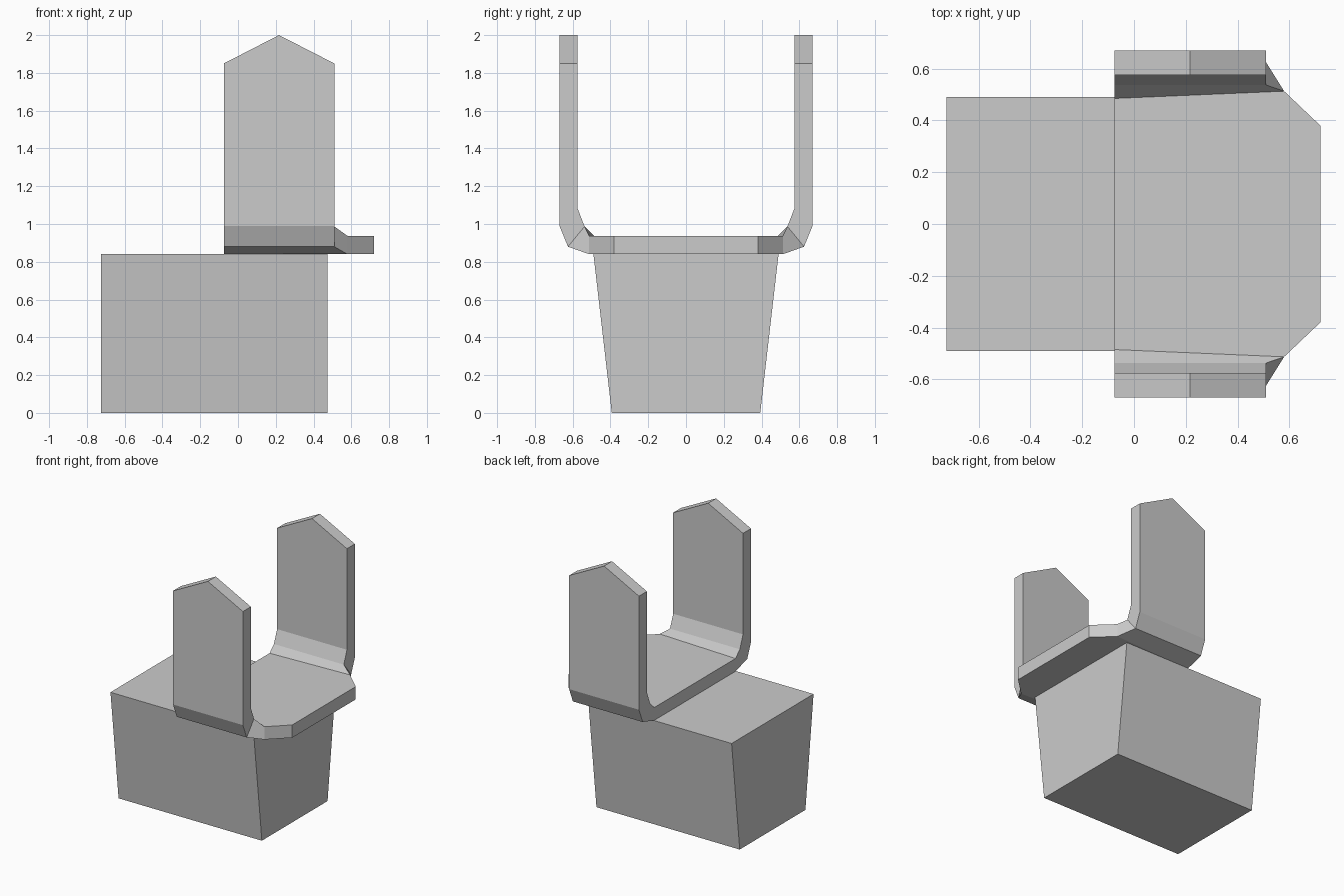
import bpy, bmesh

if "Cube" in bpy.data.objects:
    bpy.data.objects.remove(bpy.data.objects["Cube"])


def make_object(name, bm):
    bmesh.ops.recalc_face_normals(bm, faces=bm.faces)
    mesh = bpy.data.meshes.new(name)
    bm.to_mesh(mesh)
    bm.free()
    obj = bpy.data.objects.new(name, mesh)
    bpy.context.collection.objects.link(obj)
    return obj


# Block, wider at the top than at the bottom
bm = bmesh.new()
bmesh.ops.create_cube(bm, size=1)
for v in bm.verts:
    top = v.co.z > 0
    half_width = 0.49 if top else 0.393
    v.co = (0.475 if v.co.x > 0 else -0.725,
            half_width if v.co.y > 0 else -half_width,
            0.84 if top else 0)
make_object("base_block", bm)

# Bent plate: half of a sheet with an inner and an outer skin, then mirrored
BACK, FRONT, PEAK = -0.075, 0.51, 0.217


def sheet_points(z0, bends, tip_y):
    pts = [(BACK, 0, z0), (0.72, 0, z0), (0.72, 0.38, z0),
           (BACK, 0.485, z0), (0.58, 0.513, z0)]
    for y, z in bends:
        pts += [(BACK, y, z), (FRONT, y, z)]
    return pts + [(PEAK, tip_y, 2.0)]


inner = sheet_points(0.937, [(0.537, 0.987), (0.575, 1.085), (0.575, 1.85)], 0.575)
outer = sheet_points(0.84, [(0.625, 0.88), (0.67, 0.99), (0.67, 1.85)], 0.67)
loops = [(0, 1, 2, 4, 3), (3, 4, 6, 5), (5, 6, 8, 7), (7, 8, 10, 11, 9)]

bm = bmesh.new()
skins = [[bm.verts.new(p) for p in pts] for pts in (inner, outer)]
for skin in skins:
    for loop in loops:
        bm.faces.new([skin[i] for i in loop])

# Rim between the skins, left open at the mirror plane
edges = [(a, b) for lp in loops for a, b in zip(lp, lp[1:] + lp[:1])]
for a, b in edges:
    if (b, a) not in edges and {a, b} != {0, 1}:
        bm.faces.new([skins[0][a], skins[0][b], skins[1][b], skins[1][a]])

bracket = make_object("fork_bracket", bm)
mirror = bracket.modifiers.new("mirror", 'MIRROR')
mirror.use_axis = (False, True, False)
mirror.use_clip = True
